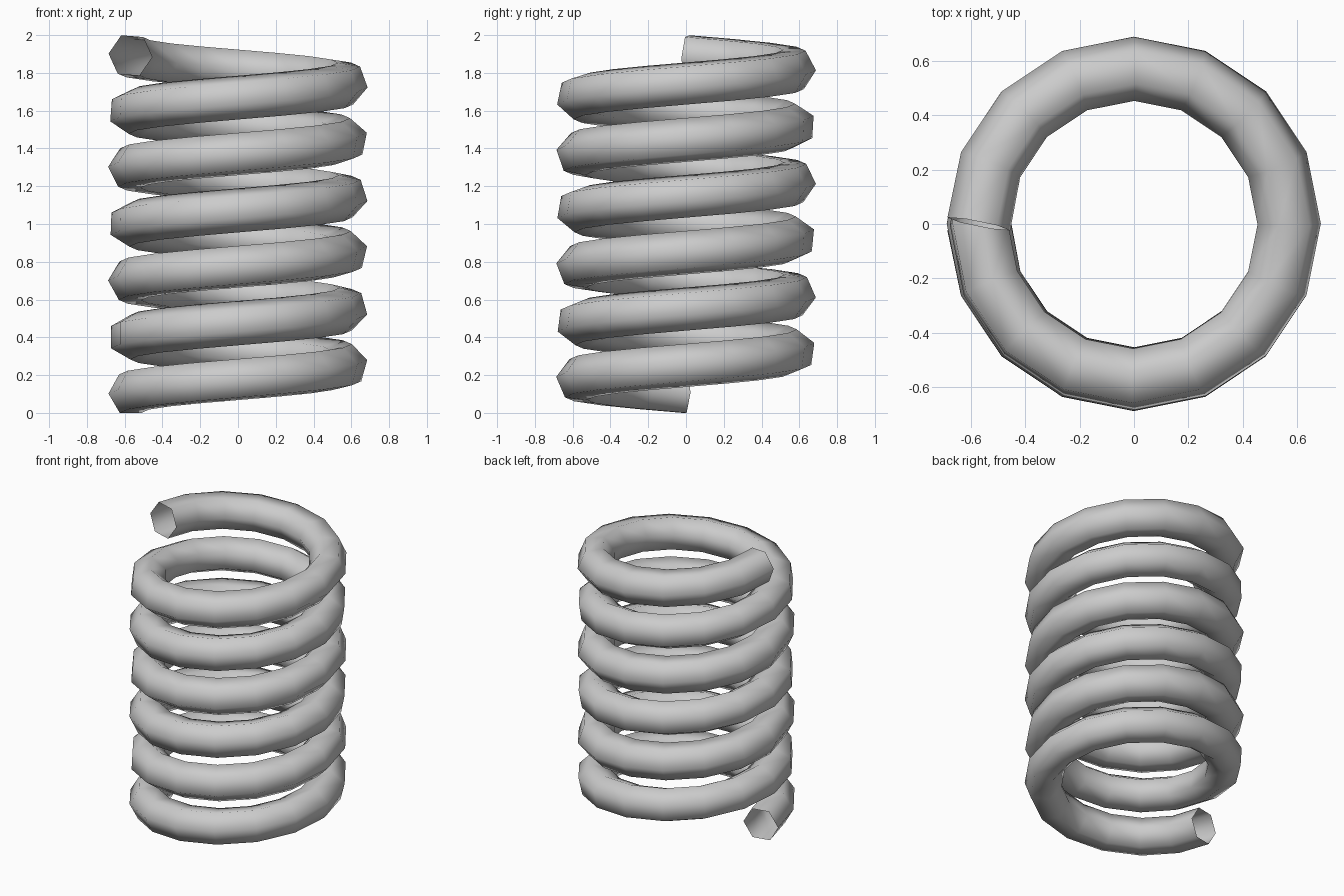
import bpy, bmesh, math
from mathutils import Vector

if "Cube" in bpy.data.objects:
    bpy.data.objects.remove(bpy.data.objects["Cube"])

RADIUS, TUBE = 0.57, 0.118       # coil radius and wire radius
TURNS, STEPS, SIDES = 6, 16, 6   # turns, segments per turn, wire sides
Z0, Z1 = 0.102, 1.893            # wire centre height at both ends

# helix path, rising counter-clockwise from the left side
n = TURNS * STEPS
path = []
for i in range(n + 1):
    a = math.pi + 2 * math.pi * i / STEPS
    path.append(Vector((RADIUS * math.cos(a), RADIUS * math.sin(a),
                        Z0 + (Z1 - Z0) * i / n)))

# tangents: bisected inside, plain segment direction at the ends
seg = [(path[i + 1] - path[i]).normalized() for i in range(n)]
tangents = [seg[0]] + [(seg[i - 1] + seg[i]).normalized() for i in range(1, n)] + [seg[-1]]

# sweep the hexagonal section with minimum twist
bm = bmesh.new()
rings = []
u = tangents[0].cross(Vector((0, 0, 1))).normalized()
for i, (p, t) in enumerate(zip(path, tangents)):
    if i:
        u = tangents[i - 1].rotation_difference(t) @ u
        u = (u - t * u.dot(t)).normalized()
    v = t.cross(u)
    ring = []
    for k in range(SIDES):
        a = 2 * math.pi * k / SIDES
        ring.append(bm.verts.new(p + TUBE * (math.cos(a) * u + math.sin(a) * v)))
    rings.append(ring)

# skin the rings, ends stay open
for r0, r1 in zip(rings, rings[1:]):
    for k in range(SIDES):
        j = (k + 1) % SIDES
        f = bm.faces.new((r0[k], r0[j], r1[j], r1[k]))
        f.smooth = True

mesh = bpy.data.meshes.new("coil_spring")
bm.to_mesh(mesh)
bm.free()
spring = bpy.data.objects.new("coil_spring", mesh)
bpy.context.collection.objects.link(spring)
